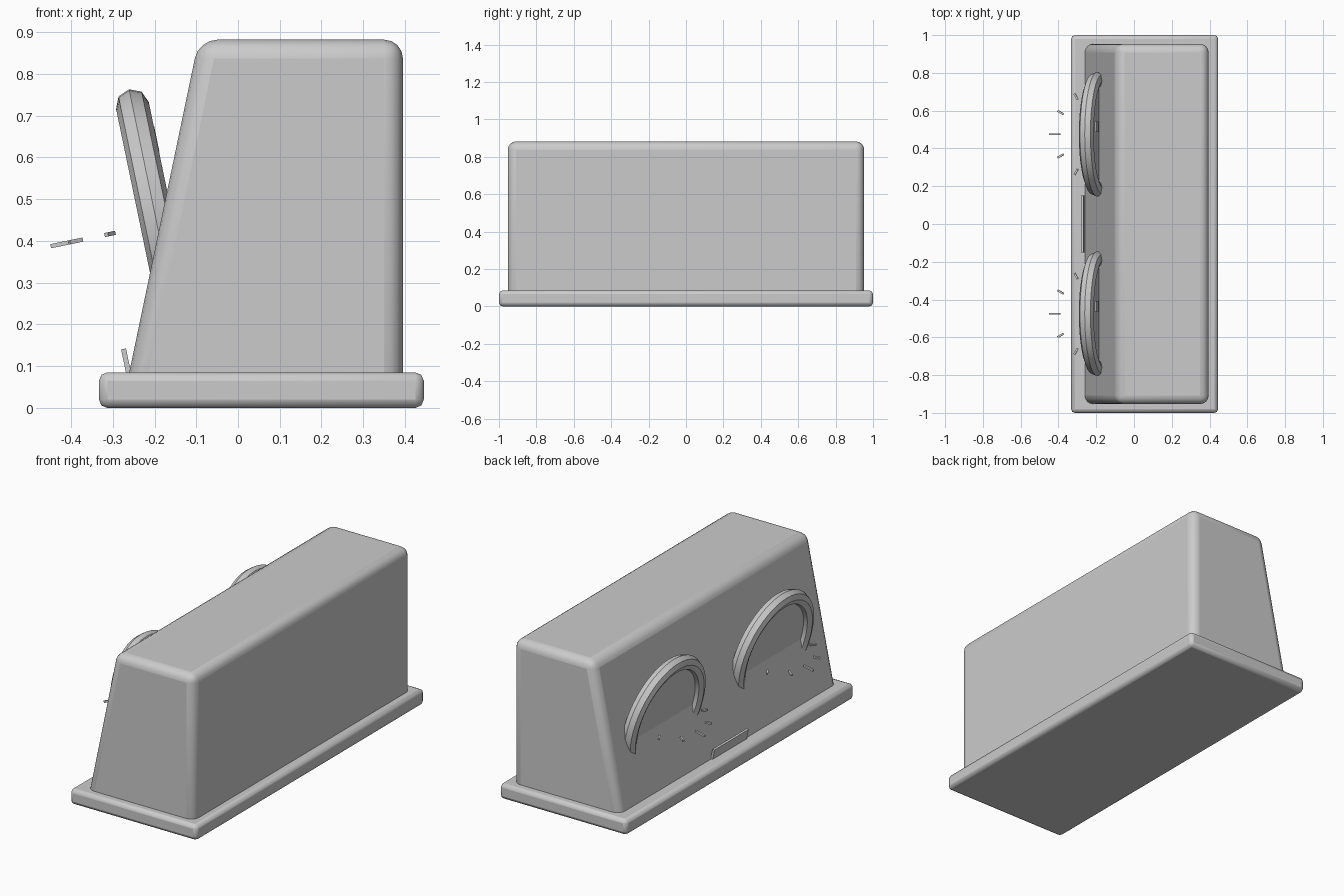
import bpy, bmesh, math
from mathutils import Matrix, Vector

old = bpy.data.objects.get("Cube")
if old:
    bpy.data.objects.remove(old)

GREY = bpy.data.materials.new("plain grey")
GREY.use_nodes = True
GREY.diffuse_color = (0.6, 0.6, 0.6, 1)
GREY.node_tree.nodes["Principled BSDF"].inputs["Base Color"].default_value = (0.6, 0.6, 0.6, 1)

LEAN = Matrix.Rotation(math.radians(-11.7), 4, 'Y')   # dials lean outward at the top


def finish(name, bm, matrix=Matrix(), bevel=0, segments=3):
    bmesh.ops.recalc_face_normals(bm, faces=bm.faces)
    mesh = bpy.data.meshes.new(name)
    bm.to_mesh(mesh)
    bm.free()
    mesh.materials.append(GREY)
    ob = bpy.data.objects.new(name, mesh)
    bpy.context.collection.objects.link(ob)
    ob.matrix_world = matrix
    if bevel:
        mod = ob.modifiers.new("rounded edges", 'BEVEL')
        mod.width, mod.segments = bevel, segments
    bpy.ops.object.select_all(action='DESELECT')
    ob.select_set(True)
    bpy.context.view_layer.objects.active = ob
    bpy.ops.object.shade_smooth_by_angle(angle=math.radians(32))
    return ob


def prism(name, profile, half_depth, **kw):
    """Extrude an x-z outline along y."""
    bm = bmesh.new()
    face = bm.faces.new([bm.verts.new((x, -half_depth, z)) for x, z in profile])
    ext = bmesh.ops.extrude_face_region(bm, geom=[face])
    moved = [v for v in ext["geom"] if isinstance(v, bmesh.types.BMVert)]
    bmesh.ops.translate(bm, verts=moved, vec=(0, 2 * half_depth, 0))
    return finish(name, bm, **kw)


def box(name, size, matrix):
    bm = bmesh.new()
    bmesh.ops.create_cube(bm, size=1, matrix=Matrix.Diagonal((*size, 1)))
    return finish(name, bm, matrix)


def ring(name, major, minor, matrix, around=48, sides=8):
    """Octagonal tube swept around the local x axis."""
    bm = bmesh.new()
    loops = []
    for i in range(around):
        turn = Matrix.Rotation(math.tau * i / around, 3, 'X')
        loops.append([bm.verts.new(turn @ Vector((
            minor * math.sin(math.tau * j / sides), 0,
            major + minor * math.cos(math.tau * j / sides)))) for j in range(sides)])
    for i in range(around):
        a, b = loops[i], loops[(i + 1) % around]
        for j in range(sides):
            k = (j + 1) % sides
            bm.faces.new((a[j], a[k], b[k], b[j]))
    return finish(name, bm, matrix)


def disc(name, radius, depth, matrix):
    bm = bmesh.new()
    bmesh.ops.create_cone(bm, cap_ends=True, segments=48, radius1=radius, radius2=radius,
                          depth=depth, matrix=Matrix.Rotation(math.pi / 2, 4, 'Y'))
    return finish(name, bm, matrix)


# Base slab and wedge-shaped housing
prism("base", [(-0.333, 0), (0.445, 0), (0.445, 0.085), (-0.333, 0.085)], 1.0,
      bevel=0.02, segments=2)
prism("housing", [(-0.272, 0.03), (0.395, 0.03), (0.395, 0.882), (-0.094, 0.882)], 0.953,
      bevel=0.045, segments=4)

# Pair of dials
for side, y in (("right", -0.475), ("left", 0.475)):
    dial = Matrix.Translation((-0.194, y, 0.44)) @ LEAN
    ring(side + "_dial_bezel", 0.29, 0.04, dial)
    disc(side + "_dial_face", 0.28, 0.02, dial)
    # Needle behind the face
    box(side + "_needle", (0.01, 0.055, 0.06),
        dial @ Matrix.Translation((0.036, 0.04, 0.2)))
    # Fan of tick marks standing out from the face
    for i in range(-3, 4):
        angle = math.radians(180 + 30 * i)
        length = 0.06 if i % 3 == 0 else 0.036
        box(f"{side}_tick_{i + 4}", (length, 0.01, 0.01),
            dial @ Matrix.Rotation(angle, 4, 'Z') @ Matrix.Translation((0.23, 0, 0)))

# Small plate at the foot of the sloping panel
box("label_plate", (0.012, 0.3, 0.08), Matrix.Translation((-0.266, 0, 0.102)) @ LEAN)
